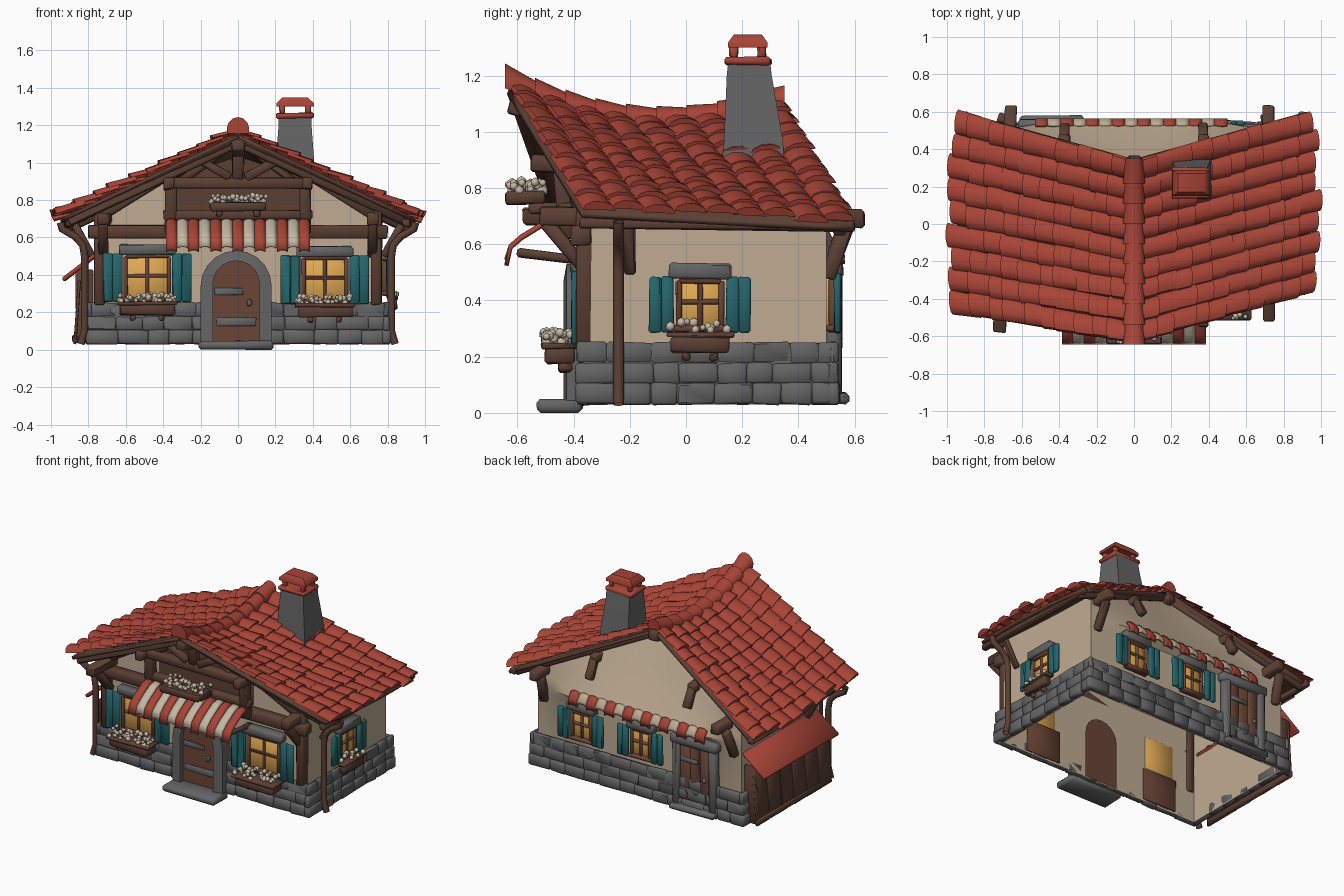
import bpy, bmesh, math, random
from mathutils import Vector, Matrix, Euler

if "Cube" in bpy.data.objects:
    bpy.data.objects.remove(bpy.data.objects["Cube"])
random.seed(4)
pi, I, T = math.pi, Matrix(), Matrix.Translation

def material(name, *c):
    m = bpy.data.materials.new(name)
    m.diffuse_color = (*c, 1)
    m.use_nodes = True
    m.node_tree.nodes["Principled BSDF"].inputs["Base Color"].default_value = m.diffuse_color
    return m
RED = material("red tile", .39, .058, .037)
STONE = material("grey stone", .13, .13, .13)
PLASTER = material("beige plaster", .52, .41, .29)
WOOD = material("dark timber", .105, .05, .033)
DOOR = material("door brown", .145, .06, .037)
TEAL = material("teal paint", .018, .13, .145)
GLOW = material("yellow glass", .75, .40, .09)
CREAM = material("cream", .56, .48, .37)

def finish(name, bm, *mats):
    bmesh.ops.recalc_face_normals(bm, faces=bm.faces)
    me = bpy.data.meshes.new(name)
    bm.to_mesh(me)
    bm.free()
    for m in mats:
        me.materials.append(m)
    ob = bpy.data.objects.new(name, me)
    bpy.context.collection.objects.link(ob)
    return ob

def add_box(bm, c, s, M=I, rot=(0, 0, 0), bev=.008, jit=.004):
    m = M @ T(c) @ Euler(rot).to_matrix().to_4x4() @ Matrix.Diagonal((*s, 1))
    vs = bmesh.ops.create_cube(bm, size=1, matrix=m)['verts']
    for v in vs:
        v.co += Vector([random.uniform(-jit, jit) for _ in range(3)])
    es = list({e for v in vs for e in v.link_edges})
    bmesh.ops.bevel(bm, geom=es, offset=min(bev, min(s) * .3), segments=1, affect='EDGES')

def boxes(name, mat, items, M=I, **kw):
    bm = bmesh.new()
    for c, s in items:
        add_box(bm, c, s, M, **kw)
    return finish(name, bm, mat)

def beams(name, mat, items):
    bm = bmesh.new()
    for a, b, w in items:
        a, b = Vector(a), Vector(b)
        d = b - a
        add_box(bm, (0, 0, 0), (d.length, w, w), T((a + b) / 2) @ d.to_track_quat('X', 'Z').to_matrix().to_4x4())
    return finish(name, bm, mat)

def lerp(a, b, t): return a + (b - a) * t

# Roof surface: u runs ridge to eave, v front to back, s is the side
def eave(s): return (-.37, .97) if s > 0 else (-.48, 1.08)
def ridge_z(v): return 1.165 - .45 * v + .39 * v * v
def R(u, v, s):
    e0, el = eave(s)
    return Vector((s * u * (.925 + .10 * v * (1 - v)), lerp(-.63 + .97 * v, e0 + el * v, u),
                   lerp(ridge_z(v), .725 - .05 * v, u)))
def under_roof(x, y):
    s, u = (1 if x >= 0 else -1), abs(x) / .94
    e0, el = eave(s)
    v = (y - lerp(-.63, e0, u)) / lerp(.97, el, u)
    return R(u, min(1, max(0, v)), s).z - .02

def grid(bm, rows, pick=lambda c: 0):
    vr = [[bm.verts.new(p) for p in r] for r in rows]
    for a, b in zip(vr, vr[1:]):
        for i in range(len(a) - 1):
            f = bm.faces.new((a[i], a[i + 1], b[i + 1], b[i]))
            f.material_index = pick(f.calc_center_median())
    return vr

# Roof boards and barrel tiles
bm = bmesh.new()
for s in (1, -1):
    grid(bm, [[R(i / 6, j / 8, s) - Vector((0, 0, .012)) for i in range(7)] for j in range(9)])
ob = finish("roof_boards", bm, WOOD)
ob.modifiers.new("thick", 'SOLIDIFY').thickness = .02

bm = bmesh.new()
COLS, ROWS = 9, 10
for s in (1, -1):
    N = Vector((s * .42, 0, .9))
    for j in range(COLS):
        for i in range(ROWS):
            drop, vc = random.uniform(-.015, .02), (j + .5) / COLS + random.uniform(-.006, .006)
            def ring(u, half, lift):
                return [R(u, vc - half * math.cos(pi * k / 5), s) + N * (lift + .034 * math.sin(pi * k / 5)) for k in range(6)]
            lift = random.uniform(.01, .028)
            vr = grid(bm, [ring(max(0, i / ROWS - .02), .5 / COLS, 0),
                           ring((i + 1) / ROWS + .02 + drop, .54 / COLS, lift)])
            bm.faces.new(vr[1])
finish("roof_tiles", bm, RED)

# Ridge tiles flatten towards the back
bm = bmesh.new()
for i in range(9):
    rows = []
    for v, r in ((i / 9 - .015, .06), ((i + 1) / 9 + .01, .046)):
        h = r * (1.05 - .25 * math.sin(pi * v))
        rows.append([(r * math.cos(a), -.63 + .97 * v, ridge_z(v) + .008 + h * math.sin(a))
                     for a in [lerp(-.4, pi + .4, k / 8) for k in range(9)]])
    for r in grid(bm, rows):
        bm.faces.new(r)
finish("ridge_tiles", bm, RED)

# Wall shell, open underneath; timber panel in the front gable
bm = bmesh.new()
xs = [-.77, -.65, -.5, -.36, -.24, -.12, 0, .12, .24, .36, .5, .65, .77]
grid(bm, [[(x, -.34, z) for x in xs] for z in (.03, .67)] + [[(x, -.34, under_roof(x, -.34)) for x in xs]],
     lambda c: int(abs(c.x) < .36 and c.z > .67))
tops = [R(abs(x) / .94, .95, 1 if x >= 0 else -1) for x in xs]
flare = [.5 + .05 * max(0, 1 - (x / .7) ** 4) for x in xs]
grid(bm, [[(x, .5, .03) for x in xs], [(x, .5, .53) for x in xs], [(x, f, .57) for x, f in zip(xs, flare)]] +
     [[(x, lerp(f, min(p.y, .5), t ** .9), lerp(.57, p.z - .02, t)) for x, p, f in zip(xs, tops, flare)] for t in (.33, .66, 1)])
ys = [lerp(-.34, .5, k / 6) for k in range(7)]
for x in (-.77, .77):
    grid(bm, [[(x, y, .03) for y in ys], [(x, y, under_roof(x, y)) for y in ys]])
finish("walls", bm, PLASTER, WOOD)

# Stone footing with irregular, shallow courses
bm = bmesh.new()
for c, ang, L in (((0, -.35, 0), 0, 1.6), ((0, .51, 0), pi, 1.6), ((.78, .08, 0), pi / 2, .9), ((-.78, .08, 0), -pi / 2, .9)):
    M = T(c) @ Matrix.Rotation(ang, 4, 'Z')
    add_box(bm, (0, -.008, .14), (L, .03, .215), M, jit=.001)
    for k in range(3):
        x = -L / 2 - random.uniform(0, .03)
        while x < L / 2 - .03:
            w = min(random.uniform(.09, .17), L / 2 + .01 - x)
            add_box(bm, (x + w / 2, -.013, .068 + .073 * k), (w + .003, .026 + .01 * (2 - k), .076), M, bev=.009, jit=.004)
            x += w
finish("stone_footing", bm, STONE)

# Gable timbers, purlins and braces
items = [((-.8, -.375, .63), (.8, -.375, .63), .07), ((-.38, -.47, .89), (.38, -.47, .89), .06),
         ((-.4, -.43, .72), (.4, -.43, .72), .05), ((0, -.47, .9), (0, -.5, 1.12), .06),
         ((0, -.63, 1.1), (0, -.34, 1.02), .07), ((0, .2, 1.02), (0, .36, 1.06), .07)]
for s in (1, -1):
    items += [((0, -.55, 1.11), R(.97, .05, s) - Vector((0, 0, .05)), .055),
              ((0, .3, 1.07), R(.97, .96, s) - Vector((0, 0, .04)), .045),
              ((s * .74, -.36, .24), (s * .74, -.36, .78), .06), ((s * .36, -.42, .62), (s * .36, -.45, .96), .06),
              ((s * .04, -.48, .92), (s * .2, -.49, 1.01), .045), ((s * .3, -.45, .9), (s * .1, -.48, 1.05), .04),
              ((s * .72, -.37, .72), (s * .4, -.42, .92), .05),
              ((s * .72, -.52 - .06 * (s < 0), .70), (s * .66 if s < 0 else .72, .635, .69), .065), ((s * .37, -.55, .89), (s * .37, .48, .84), .06),
              ((s * .72, -.35, .5), (s * .72, -.5, .68), .05), ((s * .72, .5, .48), (s * .7, .57, .67), .05),
              ((s * .37, .52, .72), (s * .37, .46, .84), .05),
              ((s * .78, -.2, .5), (s * .88, -.2, .68), .04), ((s * .9, -.38, .68), (s * .9, .6, .665), .04)]
beams("timber_frame", WOOD, items)

# Drain pipes
for s, y in ((1, -.24), (-1, -.37)):
    cu = bpy.data.curves.new("drain_pipe", 'CURVE')
    cu.dimensions, cu.bevel_depth, cu.bevel_resolution = '3D', .02, 2
    sp = cu.splines.new('POLY')
    pts = [(.95, .68), (.94, .645), (.87, .605), (.83, .56), (.82, .5), (.82, .1), (.84, .03)]
    sp.points.add(len(pts) - 1)
    for p, (x, z) in zip(sp.points, pts):
        p.co = (s * x, y, z, 1)
    cu.materials.append(WOOD)
    bpy.context.collection.objects.link(bpy.data.objects.new("drain_pipe", cu))

# Flower clusters
def flowers(name, M, w, z, y, d=.05):
    bm = bmesh.new()
    for k in range(int(w * d * 2600)):
        p = (random.uniform(-w / 2, w / 2), y + random.uniform(-d, d), z + random.uniform(-.018, .02))
        bmesh.ops.create_icosphere(bm, subdivisions=1, radius=random.uniform(.011, .019), matrix=M @ T(p))
    finish(name, bm, CREAM)

# Windows in a local frame: x right, -y outward, z up
def window(name, loc, ang, w, h, depth=.13, sw=.1):
    M = T(loc) @ Matrix.Rotation(ang, 4, 'Z')
    boxes(name + "_glass", GLOW, [((0, .002, 0), (w, .044, h))], M, jit=0)
    boxes(name + "_frame", DOOR, [((0, -.022, 0), (.018, .02, h)), ((0, -.022, .01), (w, .02, .018)),
          ((-w / 2, -.02, 0), (.022, .035, h)), ((w / 2, -.02, 0), (.022, .035, h)),
          ((0, -.02, h / 2), (w, .035, .022)), ((0, -.02, -h / 2), (w + .04, .05, .025))], M, jit=.002)
    boxes(name + "_lintel", STONE, [((0, -.02, h / 2 + .035), (w + .07, .06, .055))], M)
    boxes(name + "_shutters", TEAL, [((s * (w / 2 + .02 + sw * f), -.035, .0), (sw / 2 + .004, .025, h + .03))
          for s in (1, -1) for f in (.25, .75)], M, jit=.003)
    if depth:
        y = -.025 - depth / 2
        boxes(name + "_planter", WOOD, [((0, y, -h / 2 - .055), (w + .06, depth * .8, .06)), ((0, y, -h / 2 - .022), (w + .09, depth, .02)),
              ((-w / 3, y + .02, -h / 2 - .1), (.03, .05, .03)), ((w / 3, y + .02, -h / 2 - .1), (.03, .05, .03))], M)
        flowers(name + "_flowers", M, w + .07, -h / 2 + .005, y, depth * .45)

window("front_left_window", (-.485, -.36, .385), 0, .23, .23)
window("front_right_window", (.465, -.36, .375), 0, .23, .23)
window("right_window", (.77, .05, .385), pi / 2, .15, .17, .06, sw=.085)
window("back_window", (.42, .505, .39), pi, .14, .18, 0, .08)
window("back_middle_window", (-.03, .505, .39), pi, .14, .18, 0, .08)
boxes("inner_boards", DOOR, [((-.48, -.328, .15), (.26, .01, .22)), ((.46, -.328, .15), (.26, .01, .22))])

# Arched front door
def arch(w, h):
    return [(-w, .03)] + [(-w * math.cos(pi * k / 10), h - w + w * math.sin(pi * k / 10)) for k in range(11)] + [(w, .03)]
bm = bmesh.new()
out, inn = arch(.19, .53), arch(.125, .475)
grid(bm, [[(x - .01, y, z) for x, z in p] for p, y in ((out, -.34), (out, -.425), (inn, -.435), (inn, -.34))])
finish("front_door_surround", bm, STONE)
bm = bmesh.new()
for y in (-.40, -.33):
    bm.faces.new([bm.verts.new((x - .01, y, z)) for x, z in inn])
finish("front_door", bm, DOOR)
boxes("front_door_hinges", STONE, [((-.05, -.404, .31), (.15, .009, .035)), ((-.01, -.404, .15), (.21, .009, .045)), ((.06, -.41, .25), (.025, .03, .035))])
boxes("front_step", STONE, [((-.01, -.45, .025), (.4, .16, .045))], bev=.015)

# Back door
boxes("back_door_surround", STONE, [((-.3, .525, .27), (.06, .06, .46)), ((-.58, .525, .27), (.06, .06, .46)), ((-.44, .525, .51), (.36, .07, .07))], bev=.015)
boxes("back_door", DOOR, [((-.44 + d, .515, .26), (.077, .04, .45)) for d in (-.075, 0, .075)], jit=.002)
boxes("back_door_hinges", STONE, [((-.4, .538, .38), (.13, .009, .03)), ((-.4, .538, .17), (.13, .009, .03)), ((-.52, .545, .27), (.025, .025, .03))])
boxes("back_step", STONE, [((-.44, .54, .05), (.34, .08, .04))], bev=.015)

# Striped awnings: profile (y, z) swept across alternating strips
def awning(name, x0, x1, n, prof, *mats):
    bm = bmesh.new()
    w = (x1 - x0) / n
    for i in range(n):
        prof_i = prof[:-1] + [(prof[-1][0], prof[-1][1] + .02 * (i % 2))]
        grid(bm, [[(x0 + w * (i + t / 3), y, z + .01 * math.sin(pi * t / 3)) for t in range(4)] for y, z in prof_i],
             lambda c: i % 2)
    ob = finish(name, bm, *mats)
    ob.modifiers.new("thick", 'SOLIDIFY').thickness = .014
awning("front_awning", -.385, .385, 13, [(-.43, .70), (-.50, .68), (-.59, .625), (-.63, .59), (-.645, .525)], RED, CREAM)
awning("back_awning", -.53, .5, 15, [(.53, .615), (.55, .59), (.563, .57), (.565, .53)], RED, PLASTER)
beams("awning_brackets", WOOD, [((s * .35, -.35, .54), (s * .35, -.6, .57), .03) for s in (1, -1)])

# Flower shelf in the gable
boxes("gable_planter", WOOD, [((0, -.57, .765), (.3, .14, .045)), ((-.1, -.49, .73), (.035, .14, .04)), ((.1, -.49, .73), (.035, .14, .04))])
flowers("gable_flowers", I, .3, .805, -.57, .065)

# Chimney
bm = bmesh.new()
rows = []
for z, x, y, a, b in ((.85, .305, .24, .11, .112), (.97, .305, .24, .105, .105), (1.2, .305, .225, .088, .08), (1.245, .305, .225, .088, .075)):
    rows.append([(x + a * i, y + b * j, z) for i, j in ((-1, -1), (1, -1), (1, 1), (-1, 1), (-1, -1))])
grid(bm, rows)
bmesh.ops.remove_doubles(bm, verts=bm.verts, dist=.001)
finish("chimney_stack", bm, STONE)
boxes("chimney_crown", RED, [((.305, .22, 1.252), (.2, .165, .03))] +
      [((.305 + .07 * i, .22 + .05 * j, 1.285), (.03, .03, .05)) for i in (1, -1) for j in (1, -1)])
bm = bmesh.new()
rows = [[(.305 + .1 * k * i, .22 + .07 * k * j, z) for i, j in ((-1, -1), (1, -1), (1, 1), (-1, 1))] for k, z in ((1, 1.3), (1, 1.318), (.7, 1.347))]
vr = grid(bm, [r + r[:1] for r in rows])
bm.faces.new(vr[0][:4])
bm.faces.new(vr[-1][:4])
finish("chimney_cap", bm, RED)

# Lean-to shed on the left: leaning planks, back panel, tin-flat red roof
bm = bmesh.new()
for k in range(6):
    add_box(bm, (-.86, -.26 + .135 * k, .2), (.014, .136, .34), rot=(0, .07, 0), jit=.002)
add_box(bm, (-.87, .08, .055), (.03, .8, .04))
add_box(bm, (-.82, .47, .235), (.09, .016, .39))
finish("shed_walls", bm, WOOD)
bm = bmesh.new()
add_box(bm, (-.85, .085, .44), (.22, .8, .025), rot=(0, -.66, 0))
finish("shed_roof", bm, RED)

bpy.ops.object.select_all(action='DESELECT')
for o in bpy.context.scene.objects:
    if o.type == 'MESH':
        o.select_set(True)
        bpy.context.view_layer.objects.active = o
bpy.ops.object.shade_smooth_by_angle(angle=math.radians(46))
